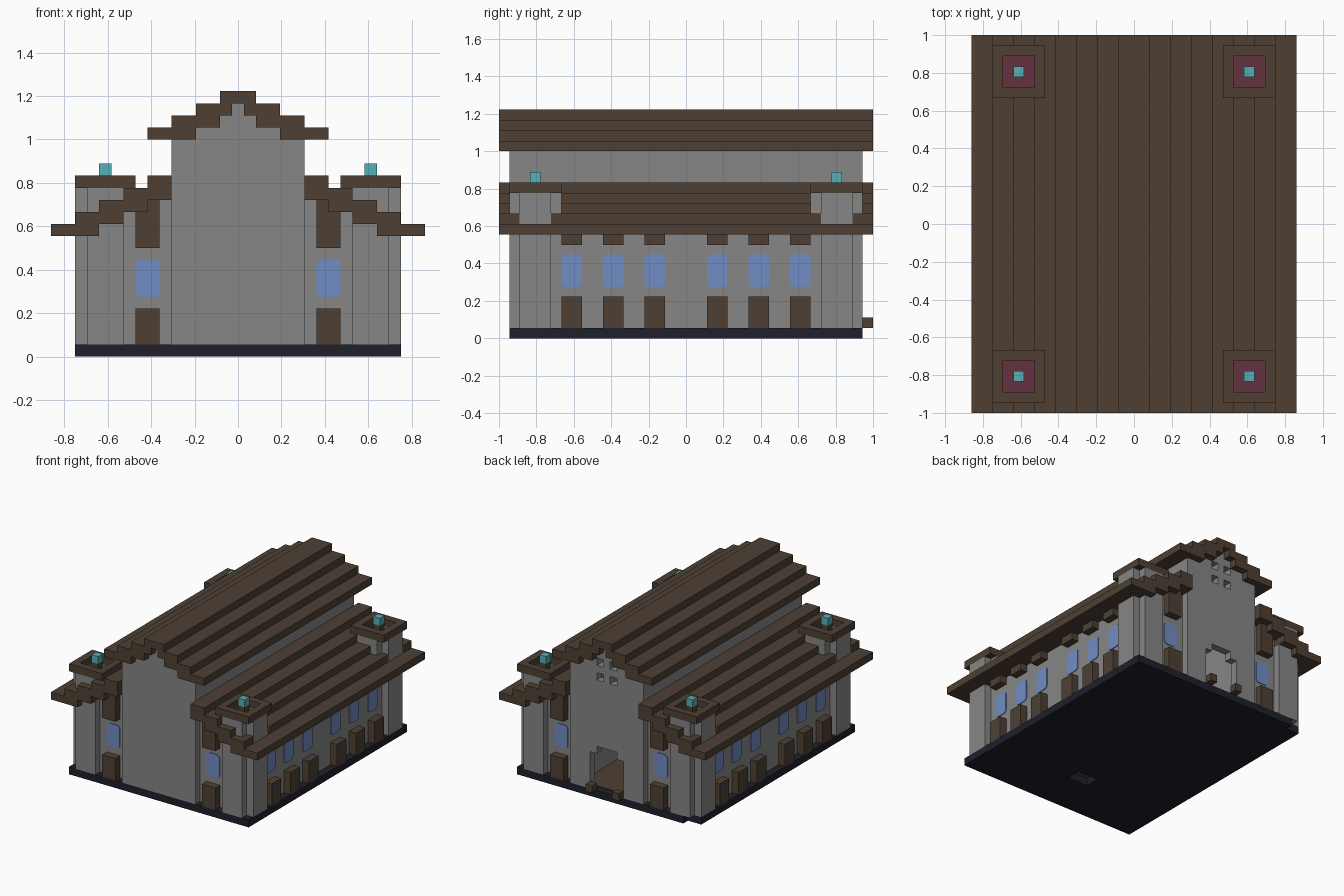
import bpy, bmesh
from mathutils import Matrix, Vector

if "Cube" in bpy.data.objects:
    bpy.data.objects.remove(bpy.data.objects["Cube"], do_unlink=True)

U = 1 / 18  # one building block


def material(name, rgb):
    m = bpy.data.materials.new(name)
    m.use_nodes = True
    m.diffuse_color = (*rgb, 1)
    m.node_tree.nodes["Principled BSDF"].inputs["Base Color"].default_value = (*rgb, 1)
    return m


STONE = material("grey stone", (0.24, 0.24, 0.24))
WOOD = material("brown wood", (0.077, 0.051, 0.034))
SLATE = material("dark slate", (0.014, 0.014, 0.025))
GLASS = material("blue glass", (0.165, 0.265, 0.55))
LAMP = material("teal lamp", (0.093, 0.434, 0.456))
CARPET = material("purple carpet", (0.127, 0.032, 0.055))


def finish(name, bm, mat):
    bmesh.ops.recalc_face_normals(bm, faces=bm.faces)
    mesh = bpy.data.meshes.new(name)
    bm.to_mesh(mesh)
    bm.free()
    mesh.materials.append(mat)
    ob = bpy.data.objects.new(name, mesh)
    bpy.context.collection.objects.link(ob)
    return ob


def add_box(bm, x0, x1, y0, y1, z0, z1):
    lo, hi = Vector((x0, y0, z0)) * U, Vector((x1, y1, z1)) * U
    size = hi - lo
    mat = Matrix.Translation((lo + hi) / 2) @ Matrix.Diagonal((*map(abs, size), 1))
    return bmesh.ops.create_cube(bm, size=1, matrix=mat)["verts"]


def part(name, boxes, mat):
    bm = bmesh.new()
    for b in boxes:
        add_box(bm, *b)
    return finish(name, bm, mat)


def cut(ob, boxes):
    for b in boxes:
        cutter = part("cutter", [b], STONE)
        cutter.hide_render = True
        mod = ob.modifiers.new("cut", "BOOLEAN")
        mod.operation, mod.solver, mod.object = "DIFFERENCE", "EXACT", cutter
        bpy.context.view_layer.objects.active = ob
        bpy.ops.object.modifier_apply(modifier=mod.name)
        bpy.data.objects.remove(cutter, do_unlink=True)


def window(name, box, axis):
    # Thin pane with rounded corners; axis is its thickness direction
    bm = bmesh.new()
    add_box(bm, *box)
    edges = [e for e in bm.edges
             if abs((e.verts[0].co - e.verts[1].co).normalized()[axis]) > 0.9]
    bmesh.ops.bevel(bm, geom=edges, offset=0.45 * U, segments=3, profile=0.5, affect="EDGES")
    return finish(name, bm, GLASS)


def ring(cx, cy, z0, z1, corners):
    # Four walls around a square shaft, with or without the corner blocks
    r = 2.5 if corners else 1.5
    return [(cx - 2.5, cx - 1.5, cy - r, cy + r, z0, z1),
            (cx + 1.5, cx + 2.5, cy - r, cy + r, z0, z1),
            (cx - 1.5, cx + 1.5, cy - 2.5, cy - 1.5, z0, z1),
            (cx - 1.5, cx + 1.5, cy + 1.5, cy + 2.5, z0, z1)]


# Base slab with a notched corner and a small pit
base = part("base", [(-13.5, 13.5, -17, 17, 0, 1)], SLATE)
cut(base, [(-14, -11.5, 16, 18, -1, 2), (-1.5, 1.5, -11, -9, -1, 2)])

# Nave: stepped gable profile, hollow, with door and small windows at the back
half = [(5.5, 1), (5.5, 18), (3.5, 18), (3.5, 19), (1.5, 19), (1.5, 20), (0.5, 20), (0.5, 21)]
outline = half + [(-x, z) for x, z in reversed(half)]
bm = bmesh.new()
face = bm.faces.new([bm.verts.new((x * U, -17 * U, z * U)) for x, z in outline])
grown = bmesh.ops.extrude_face_region(bm, geom=[face])["geom"]
bmesh.ops.translate(bm, vec=(0, 34 * U, 0),
                    verts=[g for g in grown if isinstance(g, bmesh.types.BMVert)])
nave = finish("nave", bm, STONE)
cut(nave, [(-4.5, 4.5, -16, 16, 0.5, 17.5),
           (-2.5, 2.5, 15.5, 17.5, 0.5, 6),
           (-1.5, 1.5, 15.5, 17.5, 5.5, 7)])
cut(nave, [(x - 0.5, x + 0.5, 15.5, 17.5, z, z + 1) for x in (-1, 1) for z in (16, 18)])
part("nave_floor", [(-4.5, 4.5, -16, 16, 1, 1.1)], WOOD)
part("door_steps", [(-2.5, -1.5, 17, 18, 1, 2), (1.5, 2.5, 17, 18, 1, 2)], WOOD)

# Upper roof: overlapping stepped planks
upper = [(-1.5, 1.5, -18, 18, 21, 22)]
for s in (-1, 1):
    for a, b, z in [(3.5, 7.5, 18), (1.5, 5.5, 19), (0.5, 3.5, 20)]:
        upper.append((s * a, s * b, -18, 18, z, z + 1))
part("upper_roof", upper, WOOD)

for s, side in ((1, "left"), (-1, "right")):
    # Aisle walls stepping up beneath the roof
    part(side + "_aisle", [(s * 5.5, s * b, -16, 16, z0, z1) for b, z0, z1 in
                           [(12.5, 1, 10), (11.5, 10, 11), (9.5, 11, 12), (7.5, 12, 13)]], STONE)
    # Lower roof planks
    part(side + "_lower_roof", [(s * a, s * b, -18, 18, z, z + 1) for a, b, z in
                                [(11.5, 15.5, 10), (9.5, 13.48, 11), (7.5, 11.5, 12),
                                 (5.5, 9.5, 13), (5.5, 7.5, 14)]], WOOD)
    # Side buttresses and windows
    posts = []
    for y in (-11, -7, -3, 3, 7, 11):
        posts += [(s * 12.5, s * 13.5, y - 1, y + 1, 1, 4),
                  (s * 12.5, s * 13.5, y - 1, y + 1, 9, 10)]
        window(side + "_side_window", (s * 12.45, s * 12.6, y - 1, y + 1, 4.95, 8.05), 0)
    part(side + "_side_buttresses", posts, WOOD)

    for e, end in ((-1, "front"), (1, "back")):
        tag = end + "_" + side
        # End buttresses and window
        part(tag + "_buttresses", [(s * 6.5, s * 8.5, e * 16, e * 17, 1, 4),
                                   (s * 6.5, s * 8.5, e * 16, e * 17, 9, 13)], WOOD)
        window(tag + "_window", (s * 6.5, s * 8.5, e * 15.95, e * 16.1, 4.95, 8.05), 1)
        # Corner tower with cross-shaped plan, open cap and lamp
        cx, cy = s * 11, e * 14.5
        part(tag + "_tower", [(cx - 2.5, cx + 2.5, cy - 1.5, cy + 1.5, 1, 13),
                              (cx - 1.5, cx + 1.5, cy - 2.5, cy + 2.5, 1, 13)]
             + ring(cx, cy, 13, 14, False), STONE)
        part(tag + "_tower_cap", ring(cx, cy, 14, 15, True), WOOD)
        part(tag + "_tower_floor", [(cx - 1.5, cx + 1.5, cy - 1.5, cy + 1.5, 13, 13.1)], CARPET)
        part(tag + "_lamp_post", [(cx - 0.5, cx + 0.5, cy - 0.5, cy + 0.5, 13, 15)], WOOD)
        part(tag + "_lamp", [(cx - 0.5, cx + 0.5, cy - 0.5, cy + 0.5, 15, 16)], LAMP)
